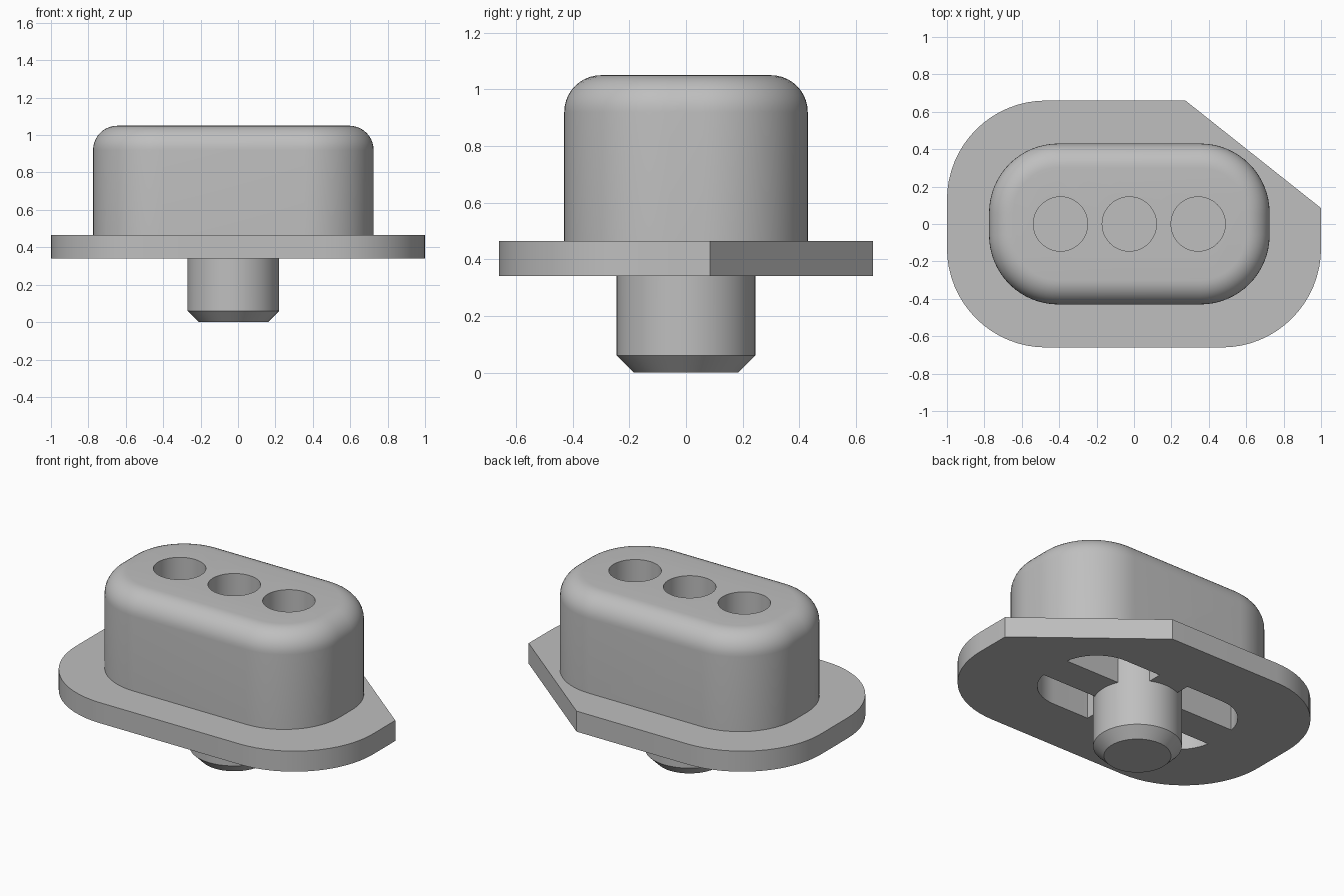
import bpy, bmesh
from math import sin, cos, pi

if "Cube" in bpy.data.objects:
    bpy.data.objects.remove(bpy.data.objects["Cube"], do_unlink=True)

CX = -0.025          # axis of the body and post
FLANGE_BOTTOM, FLANGE_TOP, TOP = 0.34, 0.465, 1.05
POCKET_TOP, HOLE_FLOOR = 0.64, 0.76
RIB = 0.1            # half thickness of the inner ribs

grey = bpy.data.materials.new("mid grey")
grey.use_nodes = True
grey.diffuse_color = (0.52, 0.52, 0.52, 1)
grey.node_tree.nodes["Principled BSDF"].inputs["Base Color"].default_value = (0.52, 0.52, 0.52, 1)


def arc(cx, cy, r, quarter, steps=16):
    angles = [(quarter + i / steps) * pi / 2 for i in range(steps + 1)]
    return [(cx + r * cos(a), cy + r * sin(a)) for a in angles]


def rounded(hx, hy, r, cx=CX):
    """Counter-clockwise rectangle with round corners; a circle when hx = hy = r."""
    signs = [(1, 1), (-1, 1), (-1, -1), (1, -1)]
    return [p for q, (sx, sy) in enumerate(signs)
            for p in arc(cx + sx * (hx - r), sy * (hy - r), r, q)]


def loft(name, layers):
    """Closed solid through a stack of (outline, height) layers."""
    bm = bmesh.new()
    rings = [[bm.verts.new((x, y, z)) for x, y in outline] for outline, z in layers]
    n = len(rings[0])
    bm.faces.new(rings[0][::-1])
    bm.faces.new(rings[-1])
    for low, high in zip(rings, rings[1:]):
        for i in range(n):
            j = (i + 1) % n
            bm.faces.new((low[i], low[j], high[j], high[i]))
    bmesh.ops.remove_doubles(bm, verts=bm.verts, dist=1e-5)
    bmesh.ops.recalc_face_normals(bm, faces=bm.faces)
    mesh = bpy.data.meshes.new(name)
    bm.to_mesh(mesh)
    bm.free()
    mesh.materials.append(grey)
    obj = bpy.data.objects.new(name, mesh)
    bpy.context.collection.objects.link(obj)
    return obj


def prism(name, outline, z0, z1):
    return loft(name, [(outline, z0), (outline, z1)])


def box(name, hx, hy, z0, z1):
    corners = [(CX + hx, hy), (CX - hx, hy), (CX - hx, -hy), (CX + hx, -hy)]
    return prism(name, corners, z0, z1)


def combine(target, tool, operation):
    """Apply a boolean and discard the tool."""
    mod = target.modifiers.new("boolean", 'BOOLEAN')
    mod.operation, mod.solver, mod.object = operation, 'EXACT', tool
    with bpy.context.temp_override(object=target, active_object=target):
        bpy.ops.object.modifier_apply(modifier=mod.name)
    bpy.data.objects.remove(tool, do_unlink=True)


# Flange plate: three round corners and one cut corner
HY, R = 0.66, 0.53
outline = [(1, 0.085), (0.275, HY)]
for q, (sx, sy) in enumerate([(-1, 1), (-1, -1), (1, -1)], 1):
    outline += arc(sx * (1 - R), sy * (HY - R), R, q)
housing = prism("plug_housing", outline, FLANGE_BOTTOM, FLANGE_TOP)

# Body with a rounded top edge
FILLET = 0.13
layers = [(rounded(0.75, 0.43, 0.37), 0.4)]
for i in range(11):
    a = i / 10 * pi / 2
    inset = FILLET * (1 - cos(a))
    layers.append((rounded(0.75 - inset, 0.43 - inset, 0.37 - inset),
                   TOP - FILLET + FILLET * sin(a)))
combine(housing, loft("body", layers), 'UNION')

# Underside pocket, divided by a cross of ribs
pocket = prism("pocket", rounded(0.595, 0.31, 0.25), 0.2, POCKET_TOP)
combine(pocket, box("long_rib", 0.9, RIB, 0.1, 0.8), 'DIFFERENCE')
combine(pocket, box("cross_rib", RIB, 0.9, 0.1, 0.8), 'DIFFERENCE')
combine(housing, pocket, 'DIFFERENCE')

# Post with a chamfered tip, running up into the pocket
wide, tip = rounded(0.245, 0.245, 0.245), rounded(0.185, 0.185, 0.185)
post = loft("post", [(tip, 0), (wide, 0.06), (wide, POCKET_TOP + 0.05)])
combine(housing, post, 'UNION')

# Three blind holes in the top
for x in (-0.368, 0, 0.368):
    hole = prism("hole", rounded(0.145, 0.145, 0.145, CX + x), HOLE_FLOOR, 1.2)
    combine(housing, hole, 'DIFFERENCE')

bpy.ops.object.select_all(action='DESELECT')
housing.select_set(True)
bpy.context.view_layer.objects.active = housing
bpy.ops.object.shade_smooth_by_angle(angle=pi / 6)
